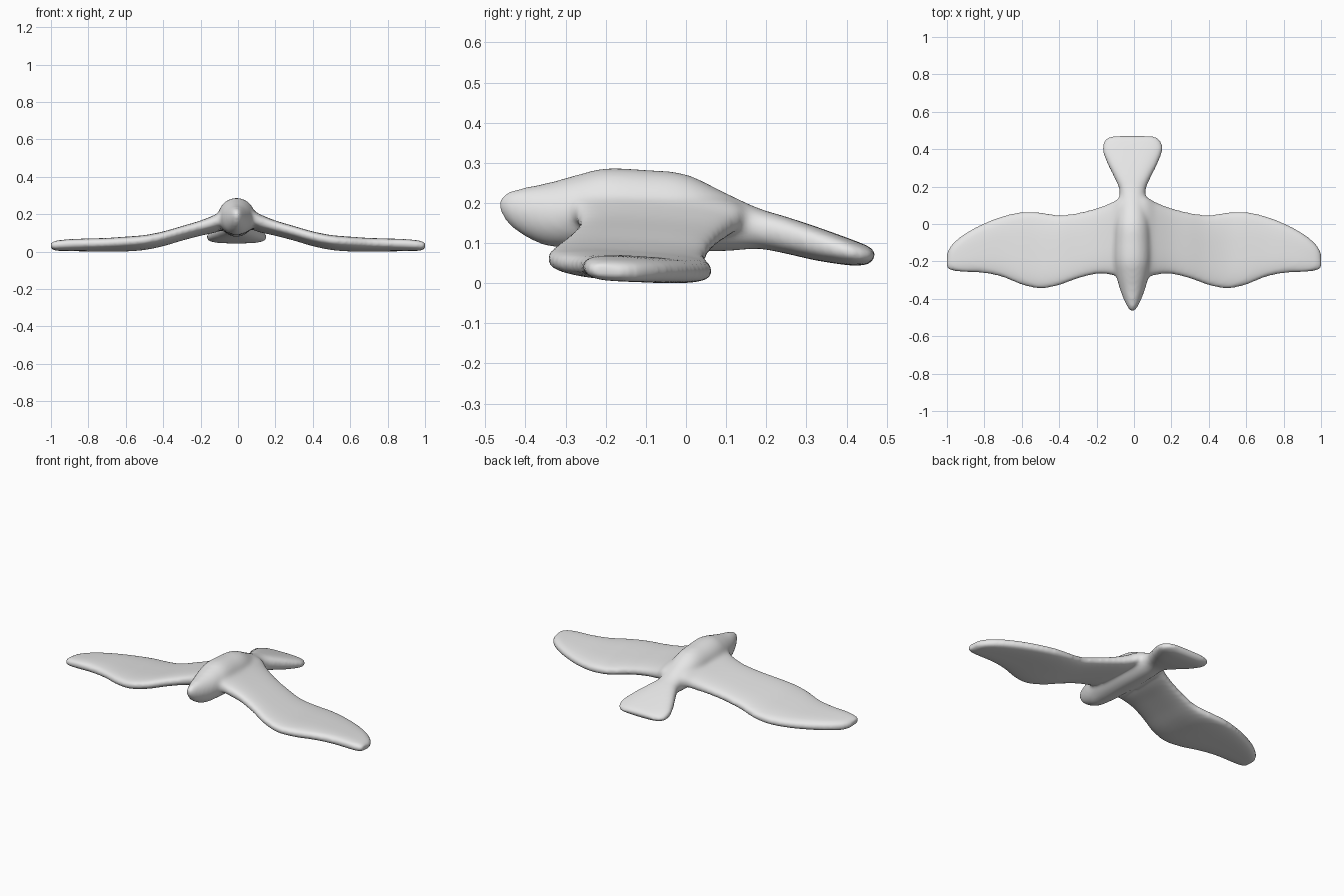
import bpy, bmesh, math
from mathutils import Vector

if "Cube" in bpy.data.objects:
    bpy.data.objects.remove(bpy.data.objects["Cube"])

SIDES = 40


def smooth_stations(rows, steps=5):
    """Catmull-Rom interpolation between cross-section rows."""
    out = []
    for i in range(len(rows) - 1):
        p0, p1 = rows[max(i - 1, 0)], rows[i]
        p2, p3 = rows[i + 1], rows[min(i + 2, len(rows) - 1)]
        for s in range(steps):
            t = s / steps
            out.append([0.5 * (2 * b + (c - a) * t + (2 * a - 5 * b + 4 * c - d) * t * t
                               + (3 * b - a - 3 * c + d) * t ** 3)
                        for a, b, c, d in zip(p0, p1, p2, p3)])
    out.append(list(rows[-1]))
    return out


def rounded(angle, power):
    """Point on a superellipse; a low power gives a flatter slab."""
    c, s = math.cos(angle), math.sin(angle)
    return (math.copysign(abs(c) ** power, c), math.copysign(abs(s) ** power, s))


def loft(bm, rings):
    loops = [[bm.verts.new(p) for p in ring] for ring in rings]
    for a, b in zip(loops, loops[1:]):
        for i in range(SIDES):
            j = (i + 1) % SIDES
            bm.faces.new((a[i], a[j], b[j], b[i]))
    bm.faces.new(loops[0][::-1])
    bm.faces.new(loops[-1])


bm = bmesh.new()
angles = [2 * math.pi * i / SIDES for i in range(SIDES)]

# Head, body and fanned tail: y, half width, bottom z, top z, section power
body = [
    (-0.468, 0.008, 0.200, 0.222, 1.0),
    (-0.445, 0.026, 0.162, 0.240, 1.0),
    (-0.40, 0.048, 0.128, 0.252, 1.0),
    (-0.34, 0.070, 0.104, 0.264, 1.0),
    (-0.27, 0.088, 0.100, 0.283, 1.0),
    (-0.20, 0.098, 0.098, 0.299, 1.0),
    (-0.10, 0.098, 0.095, 0.295, 1.0),
    (0.00, 0.092, 0.092, 0.284, 1.0),
    (0.10, 0.078, 0.092, 0.237, 1.0),
    (0.18, 0.070, 0.098, 0.200, 0.9),
    (0.25, 0.098, 0.086, 0.178, 0.75),
    (0.32, 0.133, 0.070, 0.155, 0.7),
    (0.39, 0.160, 0.059, 0.130, 0.7),
    (0.43, 0.158, 0.056, 0.115, 0.7),
    (0.46, 0.138, 0.062, 0.102, 0.7),
    (0.470, 0.110, 0.073, 0.092, 0.7),
]
rings = []
for y, w, lo, hi, power in smooth_stations(body):
    ring = []
    for a in angles:
        u, v = rounded(a, power)
        ring.append(Vector((-0.008 + w * u, y, (lo + hi) / 2 + (hi - lo) / 2 * v)))
    rings.append(ring)
loft(bm, rings)

# Wings as one span: x, leading y, trailing y, middle z, half thickness
half = [
    (0.05, -0.29, 0.150, 0.190, 0.050),
    (0.12, -0.272, 0.115, 0.163, 0.044),
    (0.20, -0.268, 0.085, 0.138, 0.037),
    (0.30, -0.292, 0.060, 0.110, 0.035),
    (0.40, -0.328, 0.048, 0.081, 0.035),
    (0.50, -0.345, 0.062, 0.061, 0.035),
    (0.60, -0.325, 0.064, 0.053, 0.035),
    (0.70, -0.285, 0.043, 0.049, 0.033),
    (0.80, -0.263, 0.005, 0.048, 0.032),
    (0.90, -0.258, -0.048, 0.047, 0.030),
    (0.97, -0.250, -0.105, 0.044, 0.026),
    (1.00, -0.240, -0.150, 0.043, 0.017),
]
mirrored = [(-r[0],) + r[1:] for r in reversed(half)]
rings = []
for x, front, back, z, t in smooth_stations(mirrored + half):
    ring = []
    for a in angles:
        u, v = rounded(a, 0.65)
        dy = (back - front) / 2 * u
        ring.append(Vector((x, (front + back) / 2 + dy, z - 0.06 * dy + t * v)))
    rings.append(ring)
loft(bm, rings)

bmesh.ops.recalc_face_normals(bm, faces=bm.faces)
mesh = bpy.data.meshes.new("gliding_bird")
bm.to_mesh(mesh)
bm.free()
bird = bpy.data.objects.new("gliding_bird", mesh)
bpy.context.collection.objects.link(bird)

# Fuse the lofts into one skin and soften the joints
remesh = bird.modifiers.new("fuse", 'REMESH')
remesh.mode = 'VOXEL'
remesh.voxel_size = 0.01
remesh.use_smooth_shade = True
soften = bird.modifiers.new("soften", 'SMOOTH')
soften.factor = 0.5
soften.iterations = 12
bpy.context.view_layer.objects.active = bird
bird.select_set(True)
bpy.ops.object.modifier_apply(modifier="fuse")
bpy.ops.object.modifier_apply(modifier="soften")

# Single plain grey
grey = bpy.data.materials.new("light_grey")
grey.diffuse_color = (0.8, 0.8, 0.8, 1.0)
grey.use_nodes = True
grey.node_tree.nodes["Principled BSDF"].inputs["Base Color"].default_value = grey.diffuse_color
bird.data.materials.clear()
bird.data.materials.append(grey)
for p in bird.data.polygons:
    p.material_index = 0
    p.use_smooth = True

# Rest on the ground plane
low = min(v.co.z for v in bird.data.vertices)
for v in bird.data.vertices:
    v.co.z -= low
